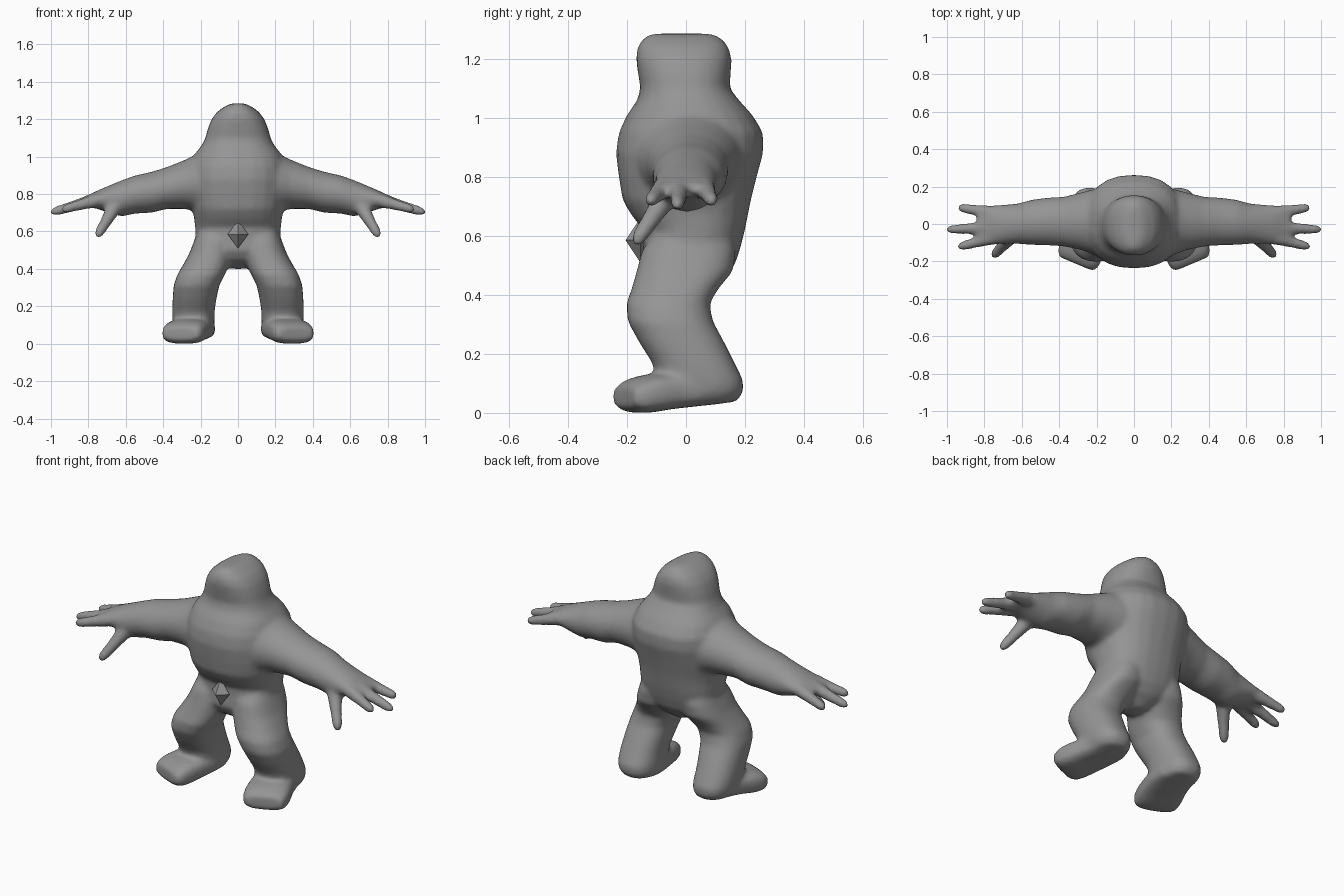
import bpy, bmesh
from math import cos, sin, pi, copysign
from mathutils import Vector, Matrix

cube = bpy.data.objects.get("Cube")
if cube:
    bpy.data.objects.remove(cube, do_unlink=True)

grey = bpy.data.materials.new("plain grey")
grey.use_nodes = True
colour = (0.3, 0.3, 0.3, 1)
grey.diffuse_color = colour
grey.node_tree.nodes["Principled BSDF"].inputs["Base Color"].default_value = colour

X, Y, Z = Vector((1, 0, 0)), Vector((0, 1, 0)), Vector((0, 0, 1))
bm = bmesh.new()


def loft(rings, power=1.0, mirror=False, sides=24):
    """Closed skin through rings of (centre, half axis, half axis)."""
    for side in ((1, -1) if mirror else (1,)):
        loops = []
        for centre, u, v in rings:
            loop = []
            for i in range(sides):
                a = 2 * pi * i / sides
                c = copysign(abs(cos(a)) ** power, cos(a))
                s = copysign(abs(sin(a)) ** power, sin(a))
                p = centre + u * c + v * s
                loop.append(bm.verts.new((p.x * side, p.y, p.z)))
            loops.append(loop)
        for low, high in zip(loops, loops[1:]):
            for i in range(sides):
                j = (i + 1) % sides
                bm.faces.new((low[i], low[j], high[j], high[i]))
        bm.faces.new(loops[0])
        bm.faces.new(loops[-1])


def upright(rows):
    """Level rings from (z, left, right, front, back)."""
    return [(Vector(((l + r) / 2, (f + b) / 2, z)), X * (r - l) / 2, Y * (b - f) / 2)
            for z, l, r, f, b in rows]


def finger(start, end, r0, r1):
    """Rounded tapering digit."""
    start, end = Vector(start), Vector(end)
    d = (end - start).normalized()
    u = d.cross(X if abs(d.z) > 0.7 else Z).normalized()
    v = d.cross(u)
    rings = []
    for t, k in ((0, 1), (0.5, 0.95), (0.85, 1), (0.95, 0.8), (1, 0.35)):
        r = (r0 + (r1 - r0) * t) * k
        rings.append((start.lerp(end, t), u * r, v * r))
    loft(rings, mirror=True, sides=12)


# Torso and head
torso = [(0.40, .03, -.04, .06), (0.45, .13, -.12, .13), (0.50, .2, -.15, .165),
         (0.56, .225, -.145, .185), (0.62, .23, -.145, .2), (0.67, .235, -.185, .21),
         (0.72, .245, -.215, .22), (0.80, .26, -.228, .24), (0.88, .265, -.238, .262),
         (0.95, .26, -.228, .262), (1.01, .235, -.2, .225), (1.06, .195, -.165, .18),
         (1.10, .175, -.155, .148), (1.15, .162, -.163, .152), (1.20, .142, -.17, .155),
         (1.24, .112, -.165, .145), (1.27, .07, -.145, .12), (1.285, .035, -.12, .09)]
loft(upright([(z, -w, w, f, b) for z, w, f, b in torso]), power=0.85)

# Arms down to the palm: x, bottom, top, front, back
arm = [(.1, .72, 1.04, -.17, .19), (.2, .70, 1.025, -.17, .19), (.28, .72, .985, -.14, .17),
       (.38, .72, .945, -.12, .145), (.46, .70, .92, -.115, .142), (.55, .695, .9, -.112, .13),
       (.62, .68, .875, -.107, .11), (.68, .695, .85, -.108, .105), (.75, .72, .82, -.11, .1),
       (.81, .735, .79, -.108, .095), (.84, .745, .775, -.09, .08)]
loft([(Vector((x, (f + b) / 2, (lo + hi) / 2)), Y * (b - f) / 2, Z * (hi - lo) / 2)
      for x, lo, hi, f, b in arm], mirror=True)

# Fingers and thumb
finger((.76, .06, .765), (.945, .09, .715), .038, .024)
finger((.76, -.02, .77), (1.005, -.03, .70), .04, .024)
finger((.76, -.075, .765), (.945, -.125, .715), .038, .024)
finger((.66, -.07, .73), (.755, -.175, .57), .042, .025)

# Legs
leg = [(.62, .03, .21, -.1, .15), (.55, .02, .235, -.15, .17), (.48, .025, .262, -.168, .16),
       (.42, .045, .295, -.185, .11), (.37, .07, .325, -.203, .08), (.31, .1, .345, -.198, .092),
       (.24, .115, .35, -.16, .13), (.17, .125, .352, -.115, .165), (.11, .125, .35, -.1, .195),
       (.07, .125, .345, -.1, .195), (.035, .14, .32, -.08, .17)]
loft(upright(leg), power=0.85, mirror=True)

# Feet, turned outwards
across = Vector((.9, .38, 0))
foot = [(.21, .11, .1, .03, .12), (.23, .03, .115, .022, .13), (.255, -.06, .12, .012, .135),
        (.28, -.13, .125, .0, .13), (.297, -.18, .122, .0, .115), (.31, -.213, .105, .018, .09)]
loft([(Vector((x, y, (lo + hi) / 2)), across * w, Z * (hi - lo) / 2)
      for x, y, w, lo, hi in foot], power=0.65, mirror=True)

bmesh.ops.recalc_face_normals(bm, faces=bm.faces)
mesh = bpy.data.meshes.new("body")
bm.to_mesh(mesh)
bm.free()
body = bpy.data.objects.new("body", mesh)
bpy.context.collection.objects.link(body)
mesh.materials.append(grey)

# Fuse the shells into one soft skin
remesh = body.modifiers.new("fuse", 'REMESH')
remesh.mode = 'VOXEL'
remesh.voxel_size = 0.011
remesh.use_smooth_shade = True
soften = body.modifiers.new("soften", 'SMOOTH')
soften.factor = 0.5
soften.iterations = 14

# Faceted diamond in the belly hollow
bm = bmesh.new()
bmesh.ops.create_icosphere(bm, subdivisions=1, radius=1)
bm.clear()
tips = [bm.verts.new(p) for p in (X, Z, -X, -Z)]
front, back = bm.verts.new(-Y), bm.verts.new(Y)
for i in range(4):
    for tip in (front, back):
        bm.faces.new((tips[i], tips[(i + 1) % 4], tip))
bmesh.ops.recalc_face_normals(bm, faces=bm.faces)
bmesh.ops.transform(bm, verts=bm.verts, matrix=Matrix.Translation((0, -.155, .585))
                    @ Matrix.Diagonal((.055, .05, .075, 1)))
mesh = bpy.data.meshes.new("belly_diamond")
bm.to_mesh(mesh)
bm.free()
mesh.materials.append(grey)
bpy.context.collection.objects.link(bpy.data.objects.new("belly_diamond", mesh))
